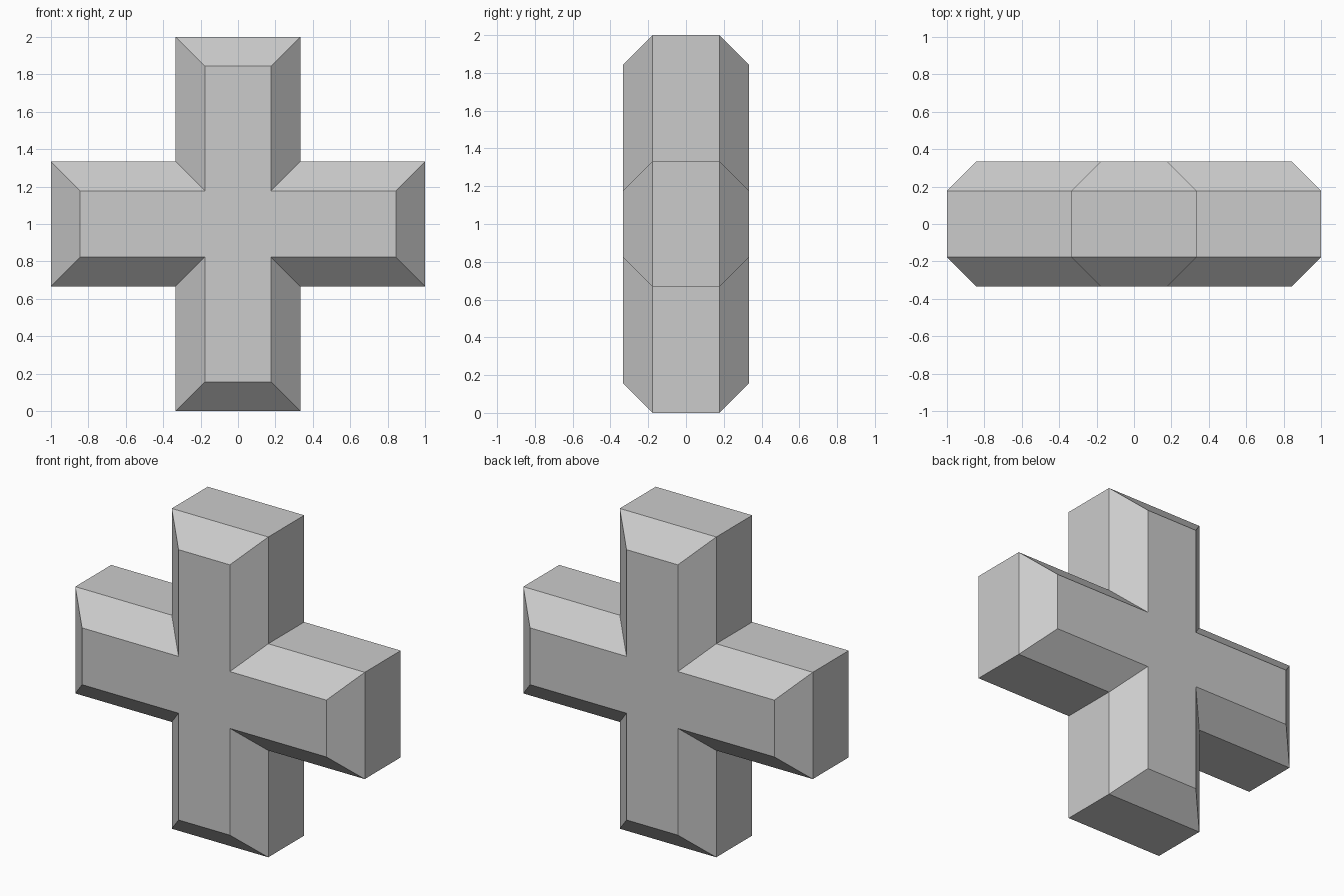
import bpy, bmesh

if "Cube" in bpy.data.objects:
    bpy.data.objects.remove(bpy.data.objects["Cube"])

HALF = 1 / 3      # arm half-width and half-depth
REACH = 1.0       # arm length from centre
BEVEL = 0.156     # chamfer on front and back edges
CENTRE_Z = 1.0


def cross_outline(inset):
    """Twelve-point plus outline, inset evenly, in (x, z)."""
    w, r = HALF - inset, REACH - inset
    pts, arm = [], [(w, w), (r, w), (r, -w)]
    for x, z in arm:
        pts.append((x, z))
    for _ in range(3):  # quarter turns of one arm, clockwise
        pts += [(z, -x) for x, z in pts[-3:]]
    return pts


bm = bmesh.new()

# Rings from front to back: inset face, outer wall, inset face
rings = []
for y, inset in [(-HALF, BEVEL), (-HALF + BEVEL, 0), (HALF - BEVEL, 0), (HALF, BEVEL)]:
    rings.append([bm.verts.new((x, y, z + CENTRE_Z)) for x, z in cross_outline(inset)])

# Side walls and chamfers
for a, b in zip(rings, rings[1:]):
    for i in range(12):
        j = (i + 1) % 12
        bm.faces.new((a[i], a[j], b[j], b[i]))

# Front and back faces
bm.faces.new(rings[0])
bm.faces.new(rings[-1])
bmesh.ops.recalc_face_normals(bm, faces=bm.faces)

mesh = bpy.data.meshes.new("bevelled_cross")
bm.to_mesh(mesh)
bm.free()
bpy.context.collection.objects.link(bpy.data.objects.new("bevelled_cross", mesh))
